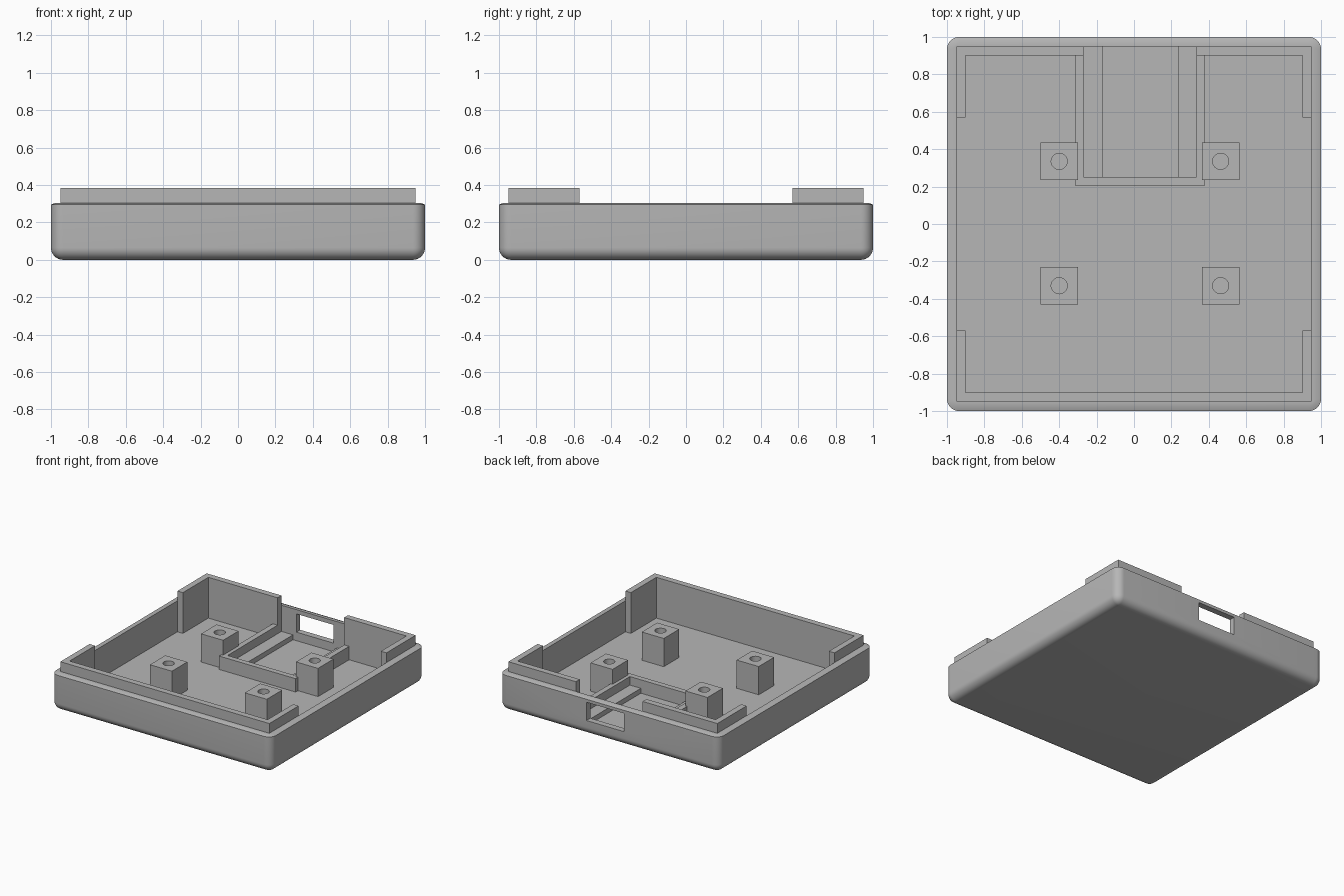
import bpy, bmesh, math
from mathutils import Vector

if "Cube" in bpy.data.objects:
    bpy.data.objects.remove(bpy.data.objects["Cube"])

grey = bpy.data.materials.new("plain grey")
grey.use_nodes = True
COLOR = (0.47, 0.47, 0.47, 1)
grey.diffuse_color = COLOR
grey.node_tree.nodes["Principled BSDF"].inputs["Base Color"].default_value = COLOR

FLOOR = 0.05
LIP_TOP = 0.385


def finish(name, bm):
    bmesh.ops.recalc_face_normals(bm, faces=bm.faces)
    mesh = bpy.data.meshes.new(name)
    bm.to_mesh(mesh)
    bm.free()
    mesh.materials.append(grey)
    obj = bpy.data.objects.new(name, mesh)
    bpy.context.collection.objects.link(obj)
    return obj


def box(name, x0, x1, y0, y1, z0, z1):
    bm = bmesh.new()
    bmesh.ops.create_cube(bm, size=1)
    for v in bm.verts:
        v.co = Vector(((x0 + x1) / 2 + v.co.x * (x1 - x0),
                       (y0 + y1) / 2 + v.co.y * (y1 - y0),
                       (z0 + z1) / 2 + v.co.z * (z1 - z0)))
    return finish(name, bm)


def activate(obj):
    bpy.ops.object.select_all(action='DESELECT')
    obj.select_set(True)
    bpy.context.view_layer.objects.active = obj


def cut(obj, cutter):
    cutter.hide_render = True
    mod = obj.modifiers.new("cut", 'BOOLEAN')
    mod.operation = 'DIFFERENCE'
    mod.solver = 'EXACT'
    mod.object = cutter
    activate(obj)
    bpy.ops.object.modifier_apply(modifier=mod.name)
    bpy.data.objects.remove(cutter)


def rounded_ring(bm, half, radius, z, steps=8):
    ring = []
    for corner in range(4):
        mid = math.radians(45 + 90 * corner)
        cx = math.copysign(half - radius, math.cos(mid))
        cy = math.copysign(half - radius, math.sin(mid))
        for i in range(steps + 1):
            a = math.radians(90 * corner + 90 * i / steps)
            ring.append(bm.verts.new((cx + radius * math.cos(a),
                                      cy + radius * math.sin(a), z)))
    return ring


# Tray: rounded bottom edge, upright walls, small rim step, hollow inside
R = 0.065
profile = []
for i in range(9):
    a = math.pi / 2 * i / 8
    profile.append((1 - R + R * math.sin(a), max(R * math.sin(a), 0.004), R - R * math.cos(a)))
profile += [(1, R, 0.295), (0.975, 0.04, 0.305), (0.95, 0.004, 0.305), (0.95, 0.004, FLOOR)]
bm = bmesh.new()
rings = [rounded_ring(bm, *p) for p in profile]
for a, b in zip(rings, rings[1:]):
    for i in range(len(a)):
        j = (i + 1) % len(a)
        bm.faces.new((a[i], a[j], b[j], b[i]))
bm.faces.new(rings[0])
bm.faces.new(rings[-1])
tray = finish("tray", bm)

# Connector opening through the back wall
cut(tray, box("opening_cutter", -0.135, 0.205, 0.9, 1.1, 0.12, 0.27))
activate(tray)
bpy.ops.object.shade_smooth_by_angle(angle=math.radians(30))

# Locating lip: front run, split back run, and short returns on the sides
box("front_lip", -0.95, 0.95, -0.95, -0.9, FLOOR, LIP_TOP)
box("back_lip_right", -0.95, -0.27, 0.9, 0.95, FLOOR, LIP_TOP)
box("back_lip_left", 0.335, 0.95, 0.9, 0.95, FLOOR, LIP_TOP)
for side, sx in (("right", -1), ("left", 1)):
    xs = sorted((sx * 0.9, sx * 0.95))
    box("front_lip_return_" + side, *xs, -0.9, -0.57, FLOOR, LIP_TOP)
    box("back_lip_return_" + side, *xs, 0.57, 0.9, FLOOR, LIP_TOP)

# Low fence around the connector bay
box("bay_front_wall", -0.315, 0.38, 0.205, 0.25, FLOOR, 0.16)
box("bay_right_wall", -0.315, -0.27, 0.25, 0.95, FLOOR, 0.16)
box("bay_left_wall", 0.335, 0.38, 0.25, 0.95, FLOOR, 0.16)

# Support rails inside the bay
box("bay_right_rail", -0.27, -0.165, 0.25, 0.95, FLOOR, 0.09)
box("bay_left_rail", 0.235, 0.335, 0.25, 0.95, FLOOR, 0.09)

# Square mounting posts with screw holes
for x in (-0.4, 0.463):
    for y in (-0.33, 0.335):
        name = ("front" if y < 0 else "back") + ("_right" if x < 0 else "_left") + "_post"
        post = box(name, x - 0.1, x + 0.1, y - 0.1, y + 0.1, FLOOR, 0.282)
        bm = bmesh.new()
        bmesh.ops.create_cone(bm, cap_ends=True, segments=32, radius1=0.043,
                              radius2=0.043, depth=0.3)
        bmesh.ops.translate(bm, verts=bm.verts, vec=(x, y, 0.25))
        cut(post, finish("hole_cutter", bm))
        activate(post)
        bpy.ops.object.shade_smooth_by_angle(angle=math.radians(30))
